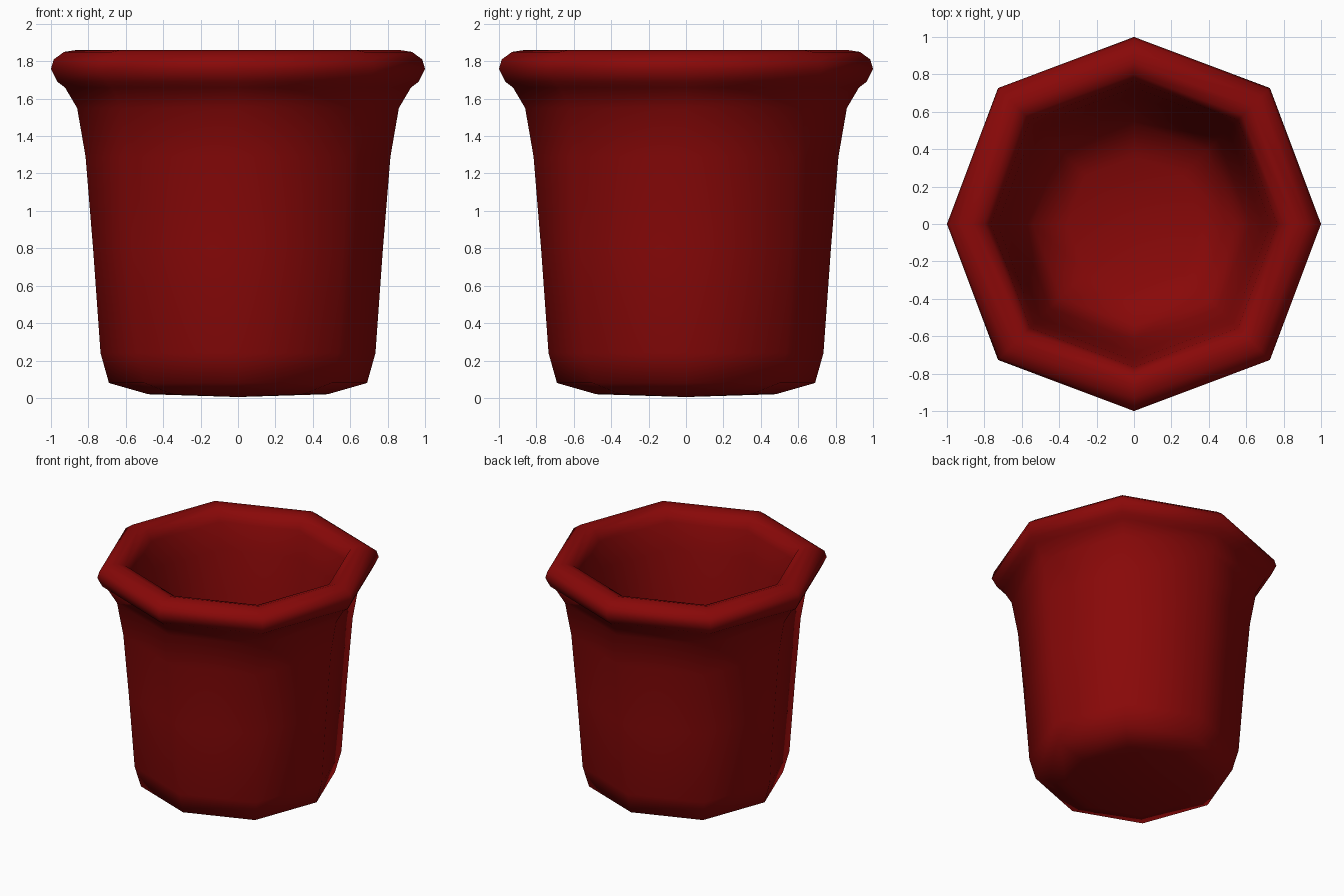
import bpy, bmesh, math

if "Cube" in bpy.data.objects:
    bpy.data.objects.remove(bpy.data.objects["Cube"])

# One flat red colour
red = bpy.data.materials.new("deep red")
red.diffuse_color = (0.25, 0.0025, 0.0025, 1)
red.use_nodes = True
red.node_tree.nodes["Principled BSDF"].inputs["Base Color"].default_value = red.diffuse_color

# Pot profile from outer bottom, over the rolled rim, down to inner floor:
# radius on axes, height
profile = [
    (0.48, 0.02), (0.69, 0.08), (0.735, 0.24), (0.775, 0.80),
    (0.815, 1.29), (0.86, 1.55), (0.925, 1.66), (0.965, 1.69),
    (1.0, 1.76), (0.985, 1.81), (0.93, 1.85), (0.865, 1.86),
    (0.80, 1.84), (0.765, 1.76), (0.73, 1.56), (0.69, 1.20),
    (0.62, 0.40), (0.54, 0.20), (0.36, 0.12),
]
DIAGONAL = 1.028  # the diagonal corners sit slightly further out

bm = bmesh.new()
rings = []
for r, z in profile:
    ring = []
    for i in range(8):
        a = i * math.pi / 4
        rr = r * DIAGONAL if i % 2 else r
        ring.append(bm.verts.new((rr * math.cos(a), rr * math.sin(a), z)))
    rings.append(ring)

# Wall faces
for lo, hi in zip(rings, rings[1:]):
    for i in range(8):
        j = (i + 1) % 8
        bm.faces.new((lo[i], lo[j], hi[j], hi[i]))

# Underside and inner floor
for ring, z in ((rings[0], 0.005), (rings[-1], 0.10)):
    c = bm.verts.new((0, 0, z))
    for i in range(8):
        bm.faces.new((ring[i], ring[(i + 1) % 8], c))

bmesh.ops.recalc_face_normals(bm, faces=bm.faces)
for face in bm.faces:
    face.smooth = True

mesh = bpy.data.meshes.new("pot")
bm.to_mesh(mesh)
bm.free()
mesh.materials.append(red)
bpy.context.collection.objects.link(bpy.data.objects.new("pot", mesh))
